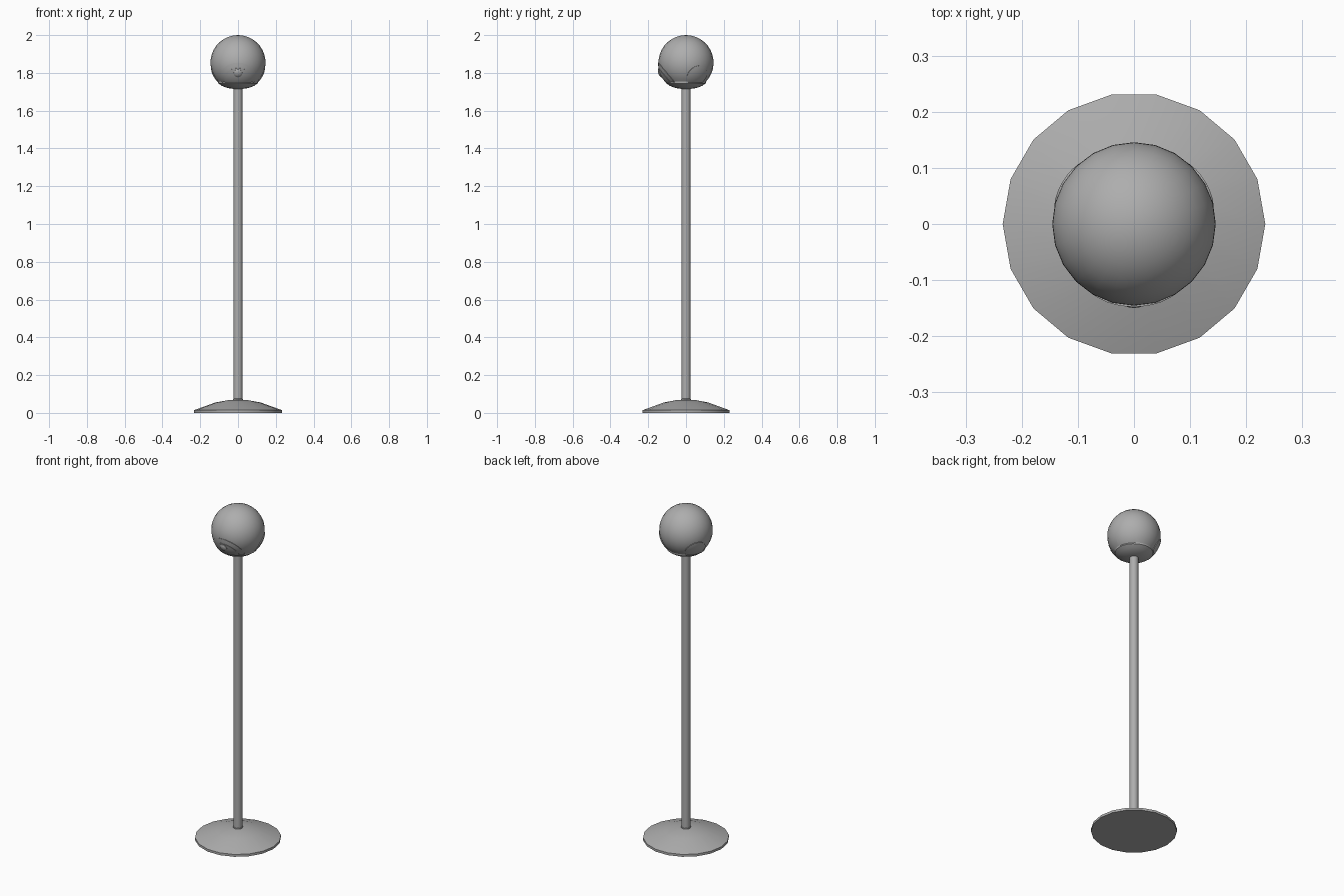
import bpy, bmesh, math
from mathutils import Matrix, Vector

if "Cube" in bpy.data.objects:
    bpy.data.objects.remove(bpy.data.objects["Cube"])

C = Vector((0, 0, 1.854))   # centre of the ball
R = 0.146
CUT = 1.75                  # height where the ball meets its lower bowl

grey = bpy.data.materials.new("dark_grey")
grey.diffuse_color = (.42, .42, .42, 1)
grey.use_nodes = True
grey.node_tree.nodes["Principled BSDF"].inputs["Base Color"].default_value = grey.diffuse_color


def lathe(name, profile, seg, matrix=Matrix(), clip=None):
    """Revolve an (r, z) profile around z, place it, optionally trim below a height."""
    bm = bmesh.new()
    vs = [bm.verts.new((r, 0, z)) for r, z in profile]
    es = [bm.edges.new(p) for p in zip(vs, vs[1:])]
    bmesh.ops.spin(bm, geom=vs + es, axis=(0, 0, 1), cent=(0, 0, 0),
                   steps=seg, angle=2 * math.pi)
    bmesh.ops.remove_doubles(bm, verts=bm.verts, dist=1e-5)
    bmesh.ops.recalc_face_normals(bm, faces=bm.faces)
    bm.transform(matrix)
    if clip is not None:
        bmesh.ops.bisect_plane(bm, geom=bm.verts[:] + bm.edges[:] + bm.faces[:],
                               plane_co=(0, 0, clip), plane_no=(0, 0, 1), clear_inner=True)
    me = bpy.data.meshes.new(name)
    bm.to_mesh(me)
    bm.free()
    me.materials.append(grey)
    ob = bpy.data.objects.new(name, me)
    bpy.context.collection.objects.link(ob)
    bpy.context.view_layer.objects.active = ob
    ob.select_set(True)
    bpy.ops.object.shade_smooth_by_angle(angle=math.radians(30))
    ob.select_set(False)
    return ob


def direction(azimuth, elevation):
    a, e = math.radians(azimuth), math.radians(elevation)
    return Vector((math.cos(e) * math.cos(a), math.cos(e) * math.sin(a), math.sin(e)))


def aim(d, offset=0):
    """Matrix on the ball whose z axis points along d."""
    return Matrix.Translation(C + d * offset) @ d.to_track_quat('Z', 'Y').to_matrix().to_4x4()


def panel(name, d, half_angle, radius):
    """Raised spherical panel with a small edge wall."""
    a = math.radians(half_angle)
    pts = [(radius * math.sin(a * i / 6), radius * math.cos(a * i / 6)) for i in range(7)]
    pts.append(((R - .004) * math.sin(a), (R - .004) * math.cos(a)))
    lathe(name, pts, 24, aim(d), CUT)


# Domed foot
lathe("base", [(0, 0), (.234, 0), (.234, .014), (.12, .055), (.05, .068), (0, .07)], 18)

# Pole with a small collar at the foot
lathe("pole", [(0, .05), (.024, .05), (.024, 1.74), (0, 1.74)], 18)
lathe("pole_collar", [(.026, .06), (.026, .074), (.022, .076)], 18)

# Ball, open at the bottom
end = math.acos((CUT - C.z) / R)
lathe("ball", [(R * math.sin(end * i / 13), R * math.cos(end * i / 13)) for i in range(14)],
      24, Matrix.Translation(C))

# Shallow bowl closing the ball above the pole
lathe("lower_bowl", [(.09, 1.754), (.106, 1.754), (.105, 1.745), (.085, 1.731),
                     (.055, 1.72), (.024, 1.715), (0, 1.715)], 24)

# Three round panels, spaced evenly and tilted downwards
front = direction(-90, -40)
panel("front_panel", front, 40, R + .002)
panel("front_inner_panel", front, 29, R + .004)
panel("back_right_panel", direction(30, -30), 24, R + .003)
panel("back_left_panel", direction(150, -30), 24, R + .003)

# Button on the front
lathe("button", [(.023, -.012), (.023, .004), (.018, .008), (.01, .011), (0, .012)], 16,
      aim(direction(-90, -22), R))
